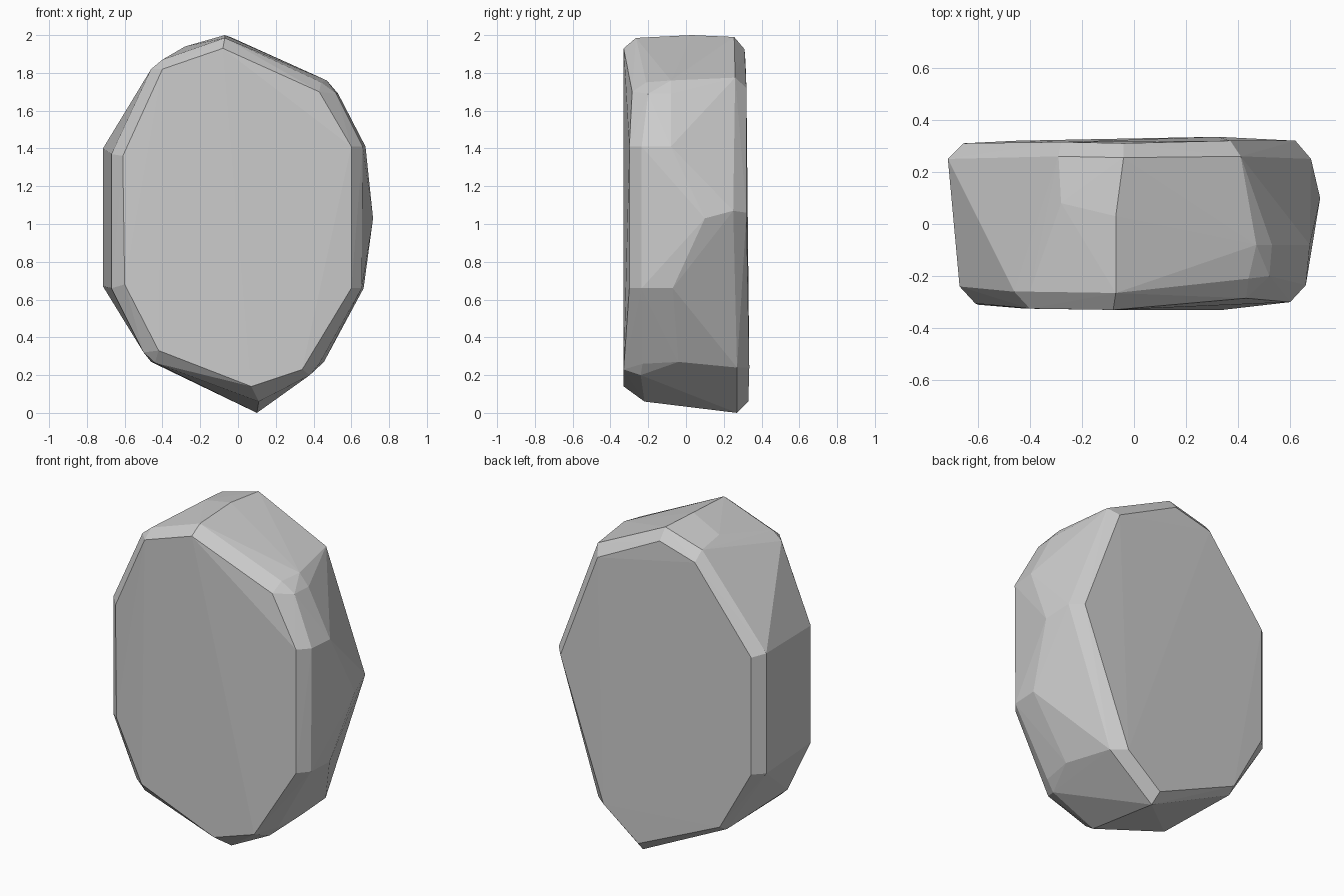
import bpy
import bmesh

# Front flat face (x, y, z)
front_face = [(-.40, -.325, 1.82), (-.08, -.33, 1.93), (.43, -.285, 1.70), (.60, -.30, 1.41),
              (.60, -.30, .66), (.34, -.33, .23), (.07, -.33, .14), (-.42, -.325, .33),
              (-.60, -.31, .68), (-.61, -.305, 1.36)]
# Outer edge of the front bevel
front_rim = [(-.46, -.26, 1.82), (-.40, -.26, 1.87), (-.07, -.265, 1.985), (.44, -.21, 1.75),
             (.52, -.20, 1.69), (.66, -.235, 1.41), (.655, -.235, .66), (.43, -.23, .26),
             (.38, -.24, .20), (.11, -.22, .06), (-.44, -.265, .265), (-.50, -.26, .32),
             (-.67, -.24, .66), (-.67, -.24, 1.37)]
# Corners around the middle of the side wall
girdle = [(-.28, .08, 1.94), (-.07, .03, 2.0), (.47, -.08, 1.76), (.53, -.08, 1.69),
          (.675, -.08, 1.41), (.715, .10, 1.03), (.665, -.07, .66), (.455, -.04, .27)]
# Outer edge of the back bevel
back_rim = [(-.715, .25, 1.40), (-.715, .25, .67), (-.46, .265, .27), (.10, .27, 0),
            (.40, .27, .24), (.68, .25, 1.07), (.41, .26, 1.775), (-.04, .255, 1.99),
            (-.29, .26, 1.92)]
# Back flat face
back_face = [(-.655, .31, 1.38), (-.655, .31, .67), (-.45, .32, .30), (.09, .33, .06),
             (.32, .335, .24), (.62, .32, 1.06), (.37, .32, 1.72), (-.04, .31, 1.925),
             (-.28, .315, 1.86)]

# Wrap the rings into one faceted stone
bm = bmesh.new()
for ring in (front_face, front_rim, girdle, back_rim, back_face):
    for p in ring:
        bm.verts.new(p)
result = bmesh.ops.convex_hull(bm, input=bm.verts[:])
unused = {v for v in result["geom_interior"] + result["geom_unused"]
          if isinstance(v, bmesh.types.BMVert)}
bmesh.ops.delete(bm, geom=list(unused), context='VERTS')
bmesh.ops.recalc_face_normals(bm, faces=bm.faces[:])

mesh = bpy.data.meshes.new("flat_stone")
bm.to_mesh(mesh)
bm.free()
stone = bpy.data.objects.new("flat_stone", mesh)
bpy.context.collection.objects.link(stone)
